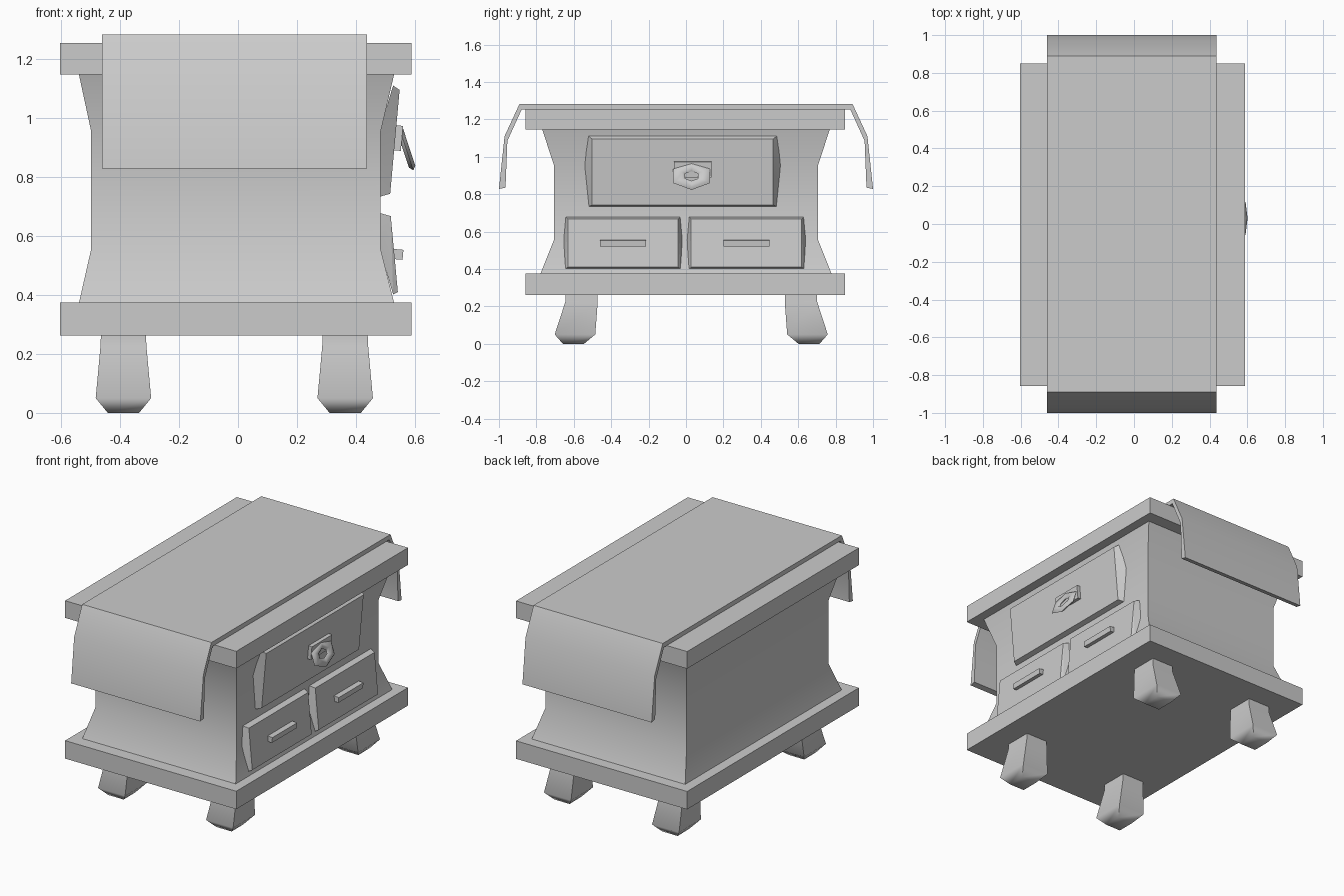
import bpy, bmesh, math
from mathutils import Matrix, Vector

if "Cube" in bpy.data.objects:
    bpy.data.objects.remove(bpy.data.objects["Cube"])


def finish(name, bm, angle=30):
    bmesh.ops.recalc_face_normals(bm, faces=bm.faces)
    me = bpy.data.meshes.new(name)
    bm.to_mesh(me)
    bm.free()
    ob = bpy.data.objects.new(name, me)
    bpy.context.collection.objects.link(ob)
    bpy.ops.object.select_all(action='DESELECT')
    ob.select_set(True)
    bpy.context.view_layer.objects.active = ob
    bpy.ops.object.shade_smooth_by_angle(angle=math.radians(angle))
    return ob


def loft(name, rings, angle=30):
    """Stack rectangles given as (x0, x1, y0, y1, z)."""
    bm = bmesh.new()
    loops = [[bm.verts.new(p) for p in ((a, c, z), (b, c, z), (b, d, z), (a, d, z))]
             for a, b, c, d, z in rings]
    for lo, hi in zip(loops, loops[1:]):
        for i in range(4):
            j = (i + 1) % 4
            bm.faces.new((lo[i], lo[j], hi[j], hi[i]))
    bm.faces.new(loops[0][::-1])
    bm.faces.new(loops[-1])
    return finish(name, bm, angle)


def box(name, size, loc, tilt=0):
    bm = bmesh.new()
    bmesh.ops.create_cube(bm, size=1, matrix=Matrix.Translation(loc)
                          @ Matrix.Rotation(tilt, 4, 'Y') @ Matrix.Diagonal((*size, 1)))
    return finish(name, bm)


def drawer(name, cy, back, front):
    """Tapered front: hull of mirrored (x, half width, z) points."""
    bm = bmesh.new()
    for x, h, z in back + front:
        for s in (-1, 1):
            bm.verts.new((x, cy + s * h, z))
    bmesh.ops.convex_hull(bm, input=bm.verts)
    bmesh.ops.dissolve_limit(bm, angle_limit=0.02, verts=bm.verts, edges=bm.edges)
    return finish(name, bm, 10)


# Flared cabinet body between two slabs
loft("body", [(-.54, .53, -.78, .78, .37), (-.498, .484, -.706, .706, .555),
              (-.498, .484, -.706, .706, .955), (-.54, .53, -.77, .77, 1.15)])
loft("base_slab", [(-.603, .588, -.857, .85, z) for z in (.262, .375)])
loft("top_slab", [(-.603, .588, -.857, .85, z) for z in (1.147, 1.255)])

# Four splayed feet
for sx in (-1, 1):
    for sy in (-1, 1):
        rings = []
        for hx, y0, y1, z in ((.053, .573, .686, 0), (.094, .513, .73, .05),
                              (.078, .5, .673, .225), (.076, .5, .673, .27)):
            cx = -.0125 + sx * .376
            ya, yb = sorted((.028 + sy * y0, .028 + sy * y1))
            rings.append((cx - hx, cx + hx, ya, yb, z))
        loft("foot", rings, 60)

# Cloth runner draped over both ends
half = [(.89, 1.283), (.97, 1.11), (1.0, .828), (.965, .835), (.955, 1.085), (.878, 1.254)]
outline = half + [(-y, z) for y, z in reversed(half)]
bm = bmesh.new()
face = bm.faces.new([bm.verts.new((-.461, y, z)) for y, z in outline])
ext = bmesh.ops.extrude_face_region(bm, geom=[face])
bmesh.ops.translate(bm, vec=(.899, 0, 0),
                    verts=[v for v in ext["geom"] if isinstance(v, bmesh.types.BMVert)])
finish("cloth_runner", bm)

# Drawer fronts
drawer("top_drawer", -.018,
       [(.526, .503, 1.11), (.48, .526, .958), (.48, .503, .733)],
       [(.548, .484, 1.095), (.516, .484, .743)])
for cy in (-.337, .323):
    drawer("lower_drawer", cy,
           [(.48, .307, .678), (.48, .318, .558), (.526, .307, .402)],
           [(.518, .295, .667), (.542, .295, .41)])
    box("drawer_handle", (.045, .245, .034), (.537, cy, .538), .09)

# Ring pull on its plate
box("pull_plate", (.03, .2, .085), (.541, .035, .932), .09)
R, r = .0775, .0375
place = Matrix.Translation((.57, .03, .897)) @ Matrix.Rotation(-.32, 4, 'Y')
bm = bmesh.new()
grid = []
for i in range(6):
    a = i * math.pi / 3
    row = []
    for j in range(6):
        b = j * math.pi / 3
        d = R + r * math.cos(b)
        p = Vector((.013 * math.sin(b), d * math.sin(a), .68 * d * math.cos(a)))
        row.append(bm.verts.new(place @ p))
    grid.append(row)
for i in range(6):
    for j in range(6):
        k, m = (i + 1) % 6, (j + 1) % 6
        bm.faces.new((grid[i][j], grid[k][j], grid[k][m], grid[i][m]))
finish("ring_pull", bm, 65)
